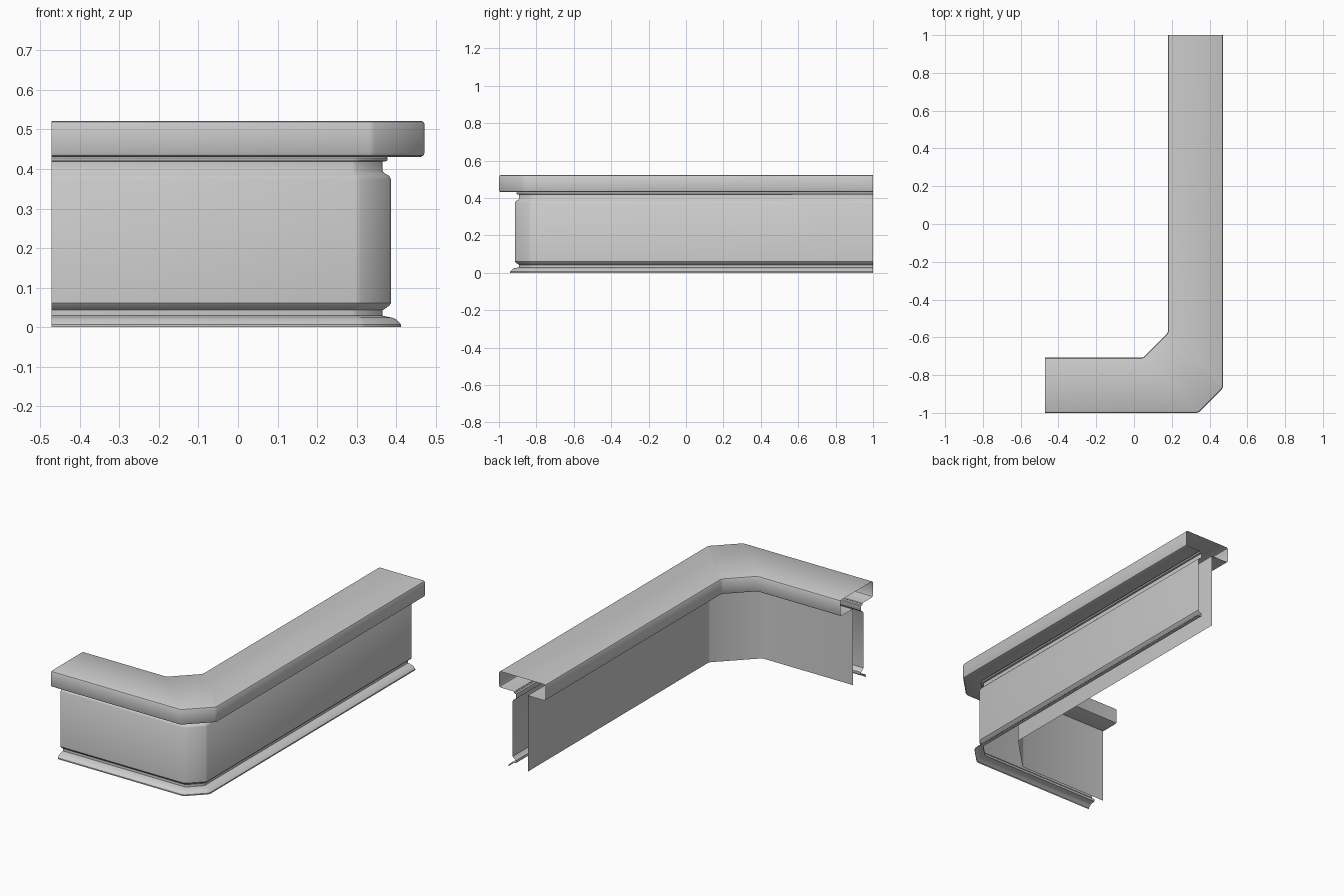
import bpy, bmesh, math
from mathutils import Vector

if "Cube" in bpy.data.objects:
    bpy.data.objects.remove(bpy.data.objects["Cube"])

T = math.tan(math.radians(22.5))
HALF = 0.472          # half of the total width
DEPTH = 0.292         # width of the counter top


def path(d):
    """L-shaped plan line with a chamfered corner, d behind the front edge."""
    if d < 0.15:      # mitred from the outer edge
        c1x, c2y = 0.34 - T * d, -0.868 + T * d
    else:             # mitred from the inner edge
        e = DEPTH - d
        c1x, c2y = 0.048 + T * e, -0.576 - T * e
    a = Vector((-HALF, -1 + d))
    b = Vector((c1x, -1 + d))
    c = Vector((HALF - d, c2y))
    e = Vector((HALF - d, 1))
    r = 0.008         # small softening at each bend
    pts = [a]
    for p, q, s in ((a, b, c), (b, c, e)):
        pts += [q + (p - q).normalized() * r, q + (s - q).normalized() * r]
    return pts + [e]


def sweep(name, profile):
    """Sweep (depth, height) profile points along the plan line."""
    bm = bmesh.new()
    rows = [[bm.verts.new((p.x, p.y, z)) for p in path(d)] for d, z in profile]
    for lo, hi in zip(rows, rows[1:]):
        for i in range(len(lo) - 1):
            bm.faces.new((lo[i], lo[i + 1], hi[i + 1], hi[i]))
    me = bpy.data.meshes.new(name)
    bm.to_mesh(me)
    bm.free()
    ob = bpy.data.objects.new(name, me)
    bpy.context.collection.objects.link(ob)
    bpy.context.view_layer.objects.active = ob
    bpy.ops.object.select_all(action='DESELECT')
    ob.select_set(True)
    bpy.ops.object.shade_smooth_by_angle(angle=math.radians(35))
    return ob


# Counter top: hollow cap with a lip on both sides
sweep("counter_top", [
    (0.095, 0.431), (0.010, 0.431), (0.003, 0.434), (0, 0.441),
    (0, 0.513), (0.003, 0.519), (0.009, 0.522),
    (DEPTH - 0.009, 0.522), (DEPTH - 0.003, 0.519), (DEPTH, 0.513),
    (DEPTH, 0.441), (DEPTH - 0.003, 0.434), (DEPTH - 0.010, 0.431),
    (0.180, 0.431)])

# Front panel with skirting foot, recessed necks and top bead
sweep("front_panel", [
    (0.060, 0), (0.060, 0.007), (0.072, 0.020), (0.082, 0.024),
    (0.106, 0.029), (0.106, 0.043), (0.090, 0.054), (0.085, 0.061),
    (0.085, 0.374), (0.090, 0.383), (0.103, 0.390), (0.106, 0.395),
    (0.106, 0.419), (0.096, 0.420), (0.094, 0.423), (0.094, 0.428),
    (0.097, 0.431)])

# Plain panel at the back
sweep("back_panel", [(0.180, 0), (0.180, 0.431)])
